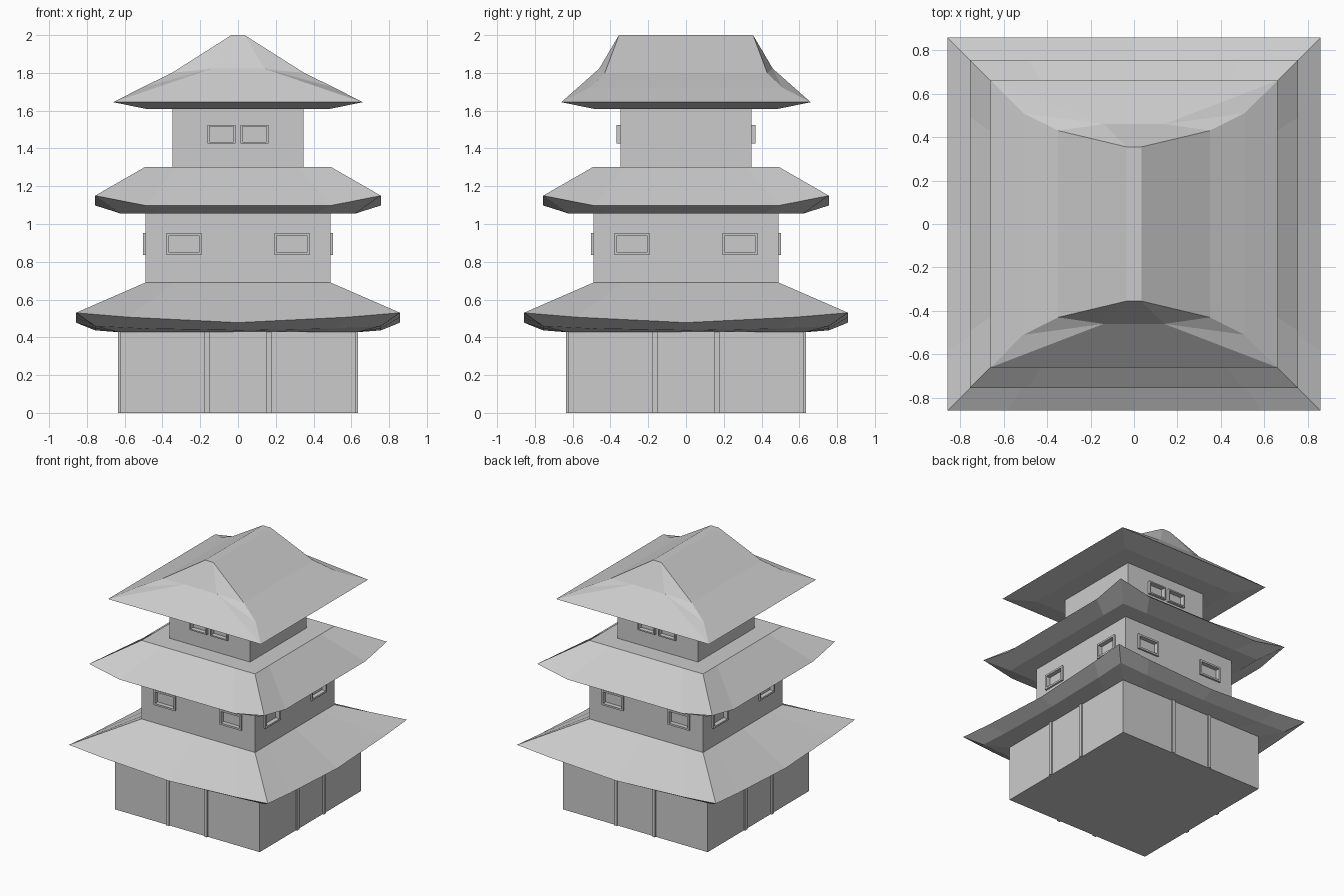
import bpy, bmesh
from math import pi, radians
from mathutils import Matrix, Vector

if "Cube" in bpy.data.objects:
    bpy.data.objects.remove(bpy.data.objects["Cube"])


def finish(name, bm):
    bmesh.ops.remove_doubles(bm, verts=bm.verts[:], dist=0.0005)
    bmesh.ops.recalc_face_normals(bm, faces=bm.faces[:])
    me = bpy.data.meshes.new(name)
    bm.to_mesh(me)
    bm.free()
    ob = bpy.data.objects.new(name, me)
    bpy.context.collection.objects.link(ob)
    return ob


def add_box(bm, lo, hi, rot=0):
    lo, hi = Vector(lo), Vector(hi)
    m = Matrix.Rotation(rot, 4, 'Z') @ Matrix.Translation((lo + hi) / 2) @ Matrix.Diagonal((*(hi - lo), 1))
    bmesh.ops.create_cube(bm, size=1, matrix=m)


def storey(name, half, z0, z1):
    bm = bmesh.new()
    add_box(bm, (-half, -half, z0), (half, half, z1))
    return finish(name, bm)


def hip_roof(name, rings, fracs):
    # each ring: half size, list of heights along one side (one per fraction)
    bm = bmesh.new()
    loops = []
    for half, heights in rings:
        loop = []
        for k in range(4):
            r = Matrix.Rotation(k * pi / 2, 3, 'Z')
            for t, z in zip(fracs, heights):
                loop.append(bm.verts.new(r @ Vector((t * half, -half, z))))
        loops.append(loop)
    for a, b in zip(loops, loops[1:]):
        n = len(a)
        for i in range(n):
            j = (i + 1) % n
            bm.faces.new((a[i], a[j], b[j], b[i]))
    bm.faces.new(loops[0])
    bm.faces.new(loops[-1])
    return finish(name, bm)


def windows(name, wall, half, out, sides, xs, w, z0, z1, rim, depth):
    # recess cut in the wall, surrounded by a raised frame
    cut, frame = bmesh.new(), bmesh.new()
    for k in sides:
        a = k * pi / 2
        for x in xs:
            l, r = x - w / 2, x + w / 2
            add_box(cut, (l + rim, -half - 0.1, z0 + rim), (r - rim, -half + depth, z1 - rim), a)
            y0, y1 = -half - out, -half + 0.005
            add_box(frame, (l, y0, z0), (r, y1, z0 + rim), a)
            add_box(frame, (l, y0, z1 - rim), (r, y1, z1), a)
            add_box(frame, (l, y0, z0 + rim), (l + rim, y1, z1 - rim), a)
            add_box(frame, (r - rim, y0, z0 + rim), (r, y1, z1 - rim), a)
    cutter = finish(name + "_cutter", cut)
    cutter.hide_render = True
    cutter.hide_viewport = True
    finish(name + "_frames", frame)
    mod = wall.modifiers.new("recess", 'BOOLEAN')
    mod.operation = 'DIFFERENCE'
    mod.solver = 'EXACT'
    mod.object = cutter


# Walls
storey("lower_wall", 0.625, 0, 0.43)
middle = storey("middle_wall", 0.49, 0.68, 1.06)
upper = storey("upper_wall", 0.347, 1.29, 1.615)

# Posts on the lower wall
bm = bmesh.new()
for k in range(4):
    for x in (-0.165, 0.165):
        add_box(bm, (x - 0.013, -0.636, 0), (x + 0.013, -0.62, 0.43), k * pi / 2)
finish("wall_posts", bm)

# Windows
windows("middle_window", middle, 0.49, 0.014, range(4), (-0.285, 0.285), 0.186, 0.835, 0.953, 0.014, 0.02)
windows("upper_window", upper, 0.347, 0.02, (0, 2), (-0.088, 0.088), 0.148, 1.425, 1.525, 0.01, 0.015)

# Lower and middle roofs with lifted corners
hip_roof("lower_roof", [
    (0.49, [0.69] * 4),
    (0.858, [0.53, 0.507, 0.478, 0.507]),
    (0.757, [0.46, 0.447, 0.437, 0.447]),
    (0.63, [0.427] * 4)], (-1, -0.68, 0, 0.68))
hip_roof("middle_roof", [
    (0.49, [1.303] * 3),
    (0.756, [1.15, 1.098, 1.098]),
    (0.62, [1.055] * 3)], (-1, -0.65, 0.65))

# Top roof: one quarter mirrored about x and y
rows = [(0.035, 0.355, 2.0), (0.35, 0.43, 1.80), (0.51, 0.51, 1.722), (0.66, 0.66, 1.645)]
mid, low = (0.14, 0.46, 1.822), (0.23, 0.66, 1.645)
cx = lambda p: (0, p[1], p[2])
cy = lambda p: (p[0], 0, p[2])
inner = (0.49, 0.49, 1.61)
quarter = [[cy(a), cy(b), b, a] for a, b in zip(rows, rows[1:])]
quarter += [
    [(0, 0, 2.0), cy(rows[0]), rows[0], cx(rows[0])],
    [cx(rows[0]), rows[0], mid, cx(mid)],
    [cx(mid), mid, low, cx(low)],
    [rows[0], rows[1], mid],
    [mid, rows[1], rows[2]],
    [mid, rows[2], rows[3]],
    [mid, rows[3], low],
    [cy(rows[3]), rows[3], inner, cy(inner)],
    [cx(low), low, rows[3], inner, cx(inner)],
    [(0, 0, 1.61), cy(inner), inner, cx(inner)]]
bm = bmesh.new()
for sx in (1, -1):
    for sy in (1, -1):
        for f in quarter:
            bm.faces.new([bm.verts.new((p[0] * sx, p[1] * sy, p[2])) for p in f])
finish("top_roof", bm)
